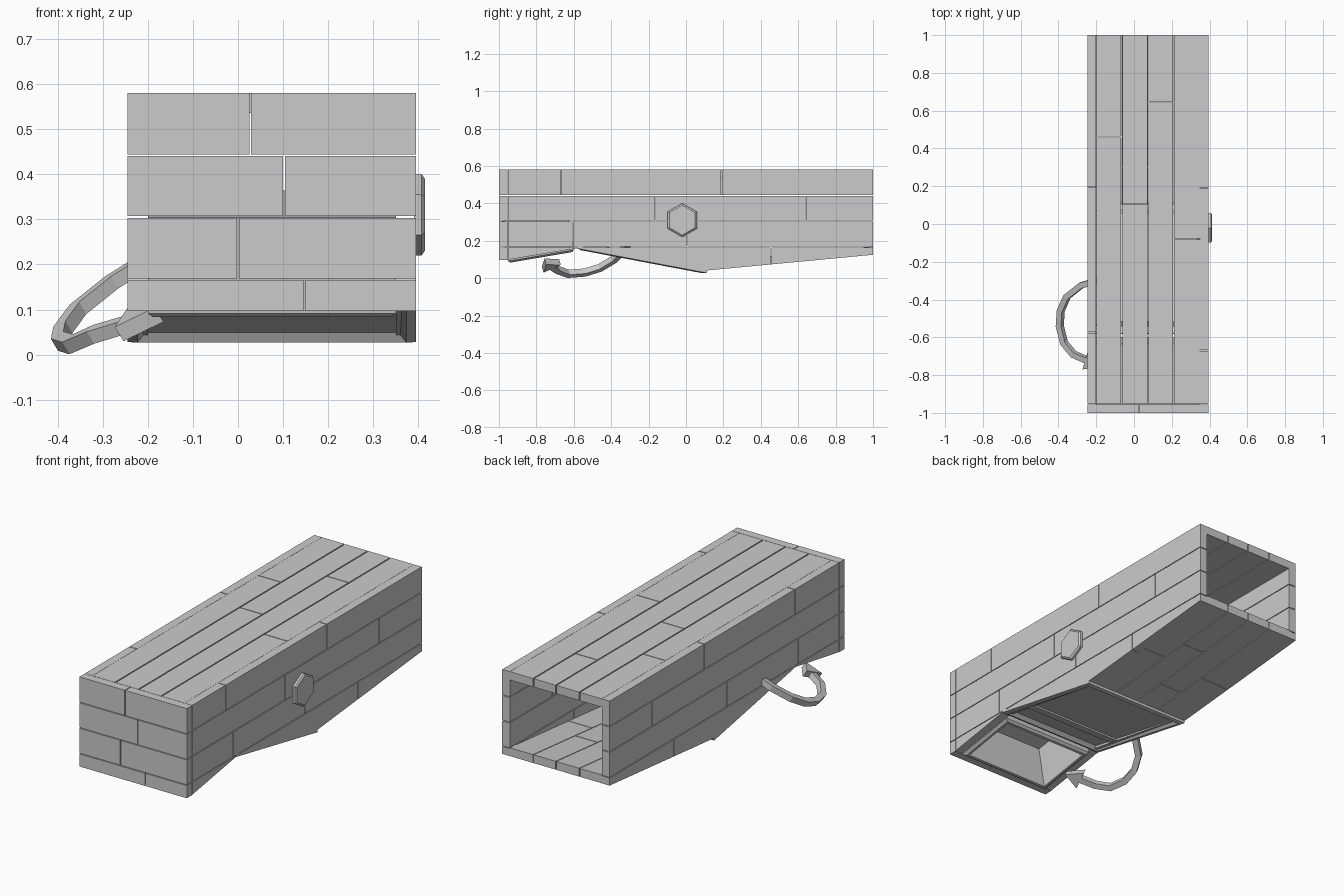
import bpy, bmesh, math
from mathutils import Vector

if "Cube" in bpy.data.objects:
    bpy.data.objects.remove(bpy.data.objects["Cube"])

X0, X1, T, TOP, G = -0.245, 0.395, 0.045, 0.58, 0.002
ROWS = [0.58, 0.442, 0.305, 0.167]
PROFILE = [(-1, 0.097), (-0.955, 0.098), (-0.58, 0.16), (0.1, 0.04), (1, 0.125)]


def finish(name, bm):
    bmesh.ops.recalc_face_normals(bm, faces=bm.faces)
    me = bpy.data.meshes.new(name)
    bm.to_mesh(me)
    bm.free()
    ob = bpy.data.objects.new(name, me)
    bpy.context.collection.objects.link(ob)
    return ob


def loft(bm, rings, cap0=True, cap1=True):
    """Bridge matching rings of points with quads."""
    vs = [[bm.verts.new(p) for p in r] for r in rings]
    n = len(vs[0])
    for a, b in zip(vs, vs[1:]):
        for i in range(n):
            j = (i + 1) % n
            bm.faces.new((a[i], a[j], b[j], b[i]))
    if cap0:
        bm.faces.new(vs[0][::-1])
    if cap1:
        bm.faces.new(vs[-1])


def prism(bm, yz, x0, x1):
    loft(bm, [[(x, y, z) for y, z in yz] for x in (x0, x1)])


def block(bm, x0, x1, y0, y1, z0, z1):
    prism(bm, [(y0, z0), (y1, z0), (y1, z1), (y0, z1)], x0, x1)


def spans(a, joints, b):
    """Split a length at its joints, leaving thin grooves."""
    c = [a] + sorted(joints) + [b]
    return [(p + (G if i else 0), q - (G if i < len(c) - 2 else 0))
            for i, (p, q) in enumerate(zip(c, c[1:]))]


def under(y):
    for (ya, za), (yb, zb) in zip(PROFILE, PROFILE[1:]):
        if ya <= y <= yb:
            return za + (zb - za) * (y - ya) / (yb - ya)


# side walls: three straight courses and one that follows the underside
def side_wall(name, x0, x1, joints):
    bm = bmesh.new()
    for r in range(4):
        zt = ROWS[r] - (G if r else 0)
        for ya, yb in spans(-1 + T + G, joints[r], 1):
            if r < 3:
                block(bm, x0, x1, ya, yb, ROWS[r + 1] + G, zt)
            else:
                mid = [p for p in PROFILE if ya < p[0] < yb]
                low = [(ya, under(ya))] + mid + [(yb, under(yb))]
                prism(bm, low + [(yb, zt), (ya, zt)], x0, x1)
    finish(name, bm)


side_wall("right_wall", X1 - T, X1, [(-.67, .19), (-.165, .64), (-.605, .005), (.455,)])
side_wall("left_wall", X0, X0 + T, [(-.575, .195), (-.165, .64), (-.605, .005), (.455,)])

# front wall
bm = bmesh.new()
for r, j in enumerate((.027, .102, 0, .147)):
    zb = ROWS[r + 1] + G if r < 3 else 0.097
    for xa, xb in spans(X0, [j], X1):
        block(bm, xa, xb, -1, -1 + T, zb, ROWS[r] - (G if r else 0))
finish("front_wall", bm)

# roof and floor planks
EDGES = spans(X0 + T, [-.065, .075, .21], X1 - T)
roof, floor = bmesh.new(), bmesh.new()
for (xa, xb), jr, jf in zip(EDGES, (.46, .105, .645, -.08), (.46, .3, .645, .5)):
    for ya, yb in spans(-1 + T + G, [jr], 1):
        block(roof, xa + G / 2, xb - G / 2, ya, yb, TOP - T, TOP)
    for ya, yb in spans(.1, [jf], 1):
        prism(floor, [(ya, under(ya)), (yb, under(yb)),
                      (yb, under(yb) + T), (ya, under(ya) + T)], xa, xb)
finish("roof_planks", roof)
finish("floor_planks", floor)


# tapered frames on the underside, each a stack of (inset, depth) rings
def frame(name, x0, x1, front, back, steps):
    a, b = Vector((0, *front)), Vector((0, *back))
    u = (b - a).normalized()
    w = Vector((1, 0, 0)).cross(u)
    rings = []
    for inset, depth in steps:
        p, q = a + u * inset + w * depth, b - u * inset + w * depth
        xa, xb = Vector((x0 + inset, 0, 0)), Vector((x1 - inset, 0, 0))
        rings.append([p + xa, p + xb, q + xb, q + xa])
    bm = bmesh.new()
    loft(bm, rings)
    return finish(name, bm)


frame("hatch_frame", X0, X1, (-.58, .167), (.112, .036),
      [(0, .006), (0, -.008), (.022, -.014), (.06, .03)])
frame("front_hopper", X0 + T, X1 - T, (-.953, .097), (-.6, .157),
      [(0, .21), (0, -.006), (.012, -.016), (.025, -.016), (.06, .19)])

# cross bar in the hatch
bm = bmesh.new()
prism(bm, [(-.43, .16), (-.43, .135), (-.38, .126), (-.38, .16)], X0 + T, X1 - T)
finish("hatch_bar", bm)

# hexagonal boss on the right wall
bm = bmesh.new()
loft(bm, [[(x, -.02 + r * math.sin(i * math.pi / 3), .31 + r * math.cos(i * math.pi / 3))
           for i in range(6)] for x, r in ((.39, .09), (.407, .09), (.414, .08))])
finish("hex_boss", bm)

# curved arrow on the left
PATH = [Vector(p) for p in ((-.20, -.30, .21), (-.28, -.325, .16), (-.355, -.385, .10),
                            (-.388, -.46, .055), (-.393, -.54, .03), (-.37, -.63, .023),
                            (-.32, -.69, .045), (-.25, -.72, .066))]
N = (PATH[0] - PATH[4]).cross(PATH[7] - PATH[4]).normalized()
bm = bmesh.new()
rings = []
for i, p in enumerate(PATH):
    t = (PATH[min(i + 1, 7)] - PATH[max(i - 1, 0)]).normalized()
    s = N.cross(t).normalized()
    rings.append([p + s * a * .016 + N * b * .016
                  for a, b in ((-1, -1), (1, -1), (1, 1), (-1, 1))])
loft(bm, rings)
tri = [PATH[7] + s * .052, PATH[7] - s * .052, PATH[7] + t * .085]
loft(bm, [[p + N * d for p in tri] for d in (-.019, .019)])
finish("turn_arrow", bm)
